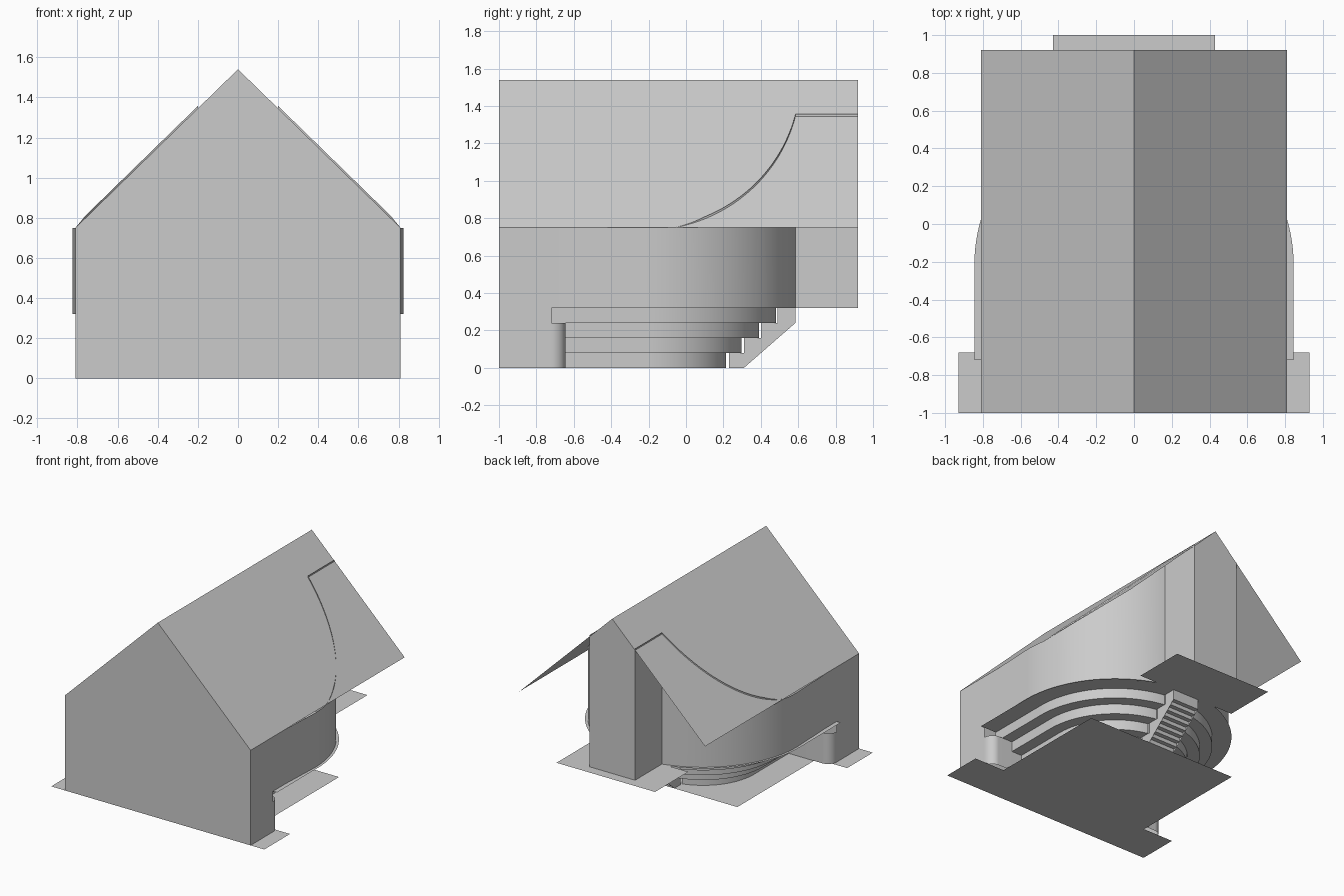
import bpy, math

if "Cube" in bpy.data.objects:
    bpy.data.objects.remove(bpy.data.objects["Cube"])

mat = bpy.data.materials.new("plain_grey")
mat.diffuse_color = (0.6, 0.6, 0.6, 1)
mat.use_nodes = True
mat.node_tree.nodes["Principled BSDF"].inputs["Base Color"].default_value = mat.diffuse_color

CY = -0.215          # centre of the curved hall
EAVE_X, EAVE_Z, RIDGE = 0.81, 0.75, 1.54
FRONT, BACK = -1.0, 0.92
BOX, AISLE = 0.2, 0.115


def sheet(name, verts, faces, smooth=False):
    me = bpy.data.meshes.new(name)
    me.from_pydata(verts, [], faces)
    me.materials.append(mat)
    ob = bpy.data.objects.new(name, me)
    bpy.context.collection.objects.link(ob)
    if smooth:
        bpy.ops.object.select_all(action='DESELECT')
        ob.select_set(True)
        bpy.context.view_layer.objects.active = ob
        bpy.ops.object.shade_smooth_by_angle(angle=math.radians(30))
    return ob


def strip(name, rows, smooth=False):
    """Quads between consecutive rows of equally many points."""
    n = len(rows[0])
    verts = [p for r in rows for p in r]
    faces = [(j * n + i, j * n + i + 1, (j + 1) * n + i + 1, (j + 1) * n + i)
             for j in range(len(rows) - 1) for i in range(n - 1)]
    return sheet(name, verts, faces, smooth)


def plate(name, outline, z):
    return sheet(name, [(x, y, z) for x, y in outline], [tuple(range(len(outline)))])


def arc(r, y0, x_end, s, n=40):
    """Straight run from y0, then a quarter arc that stops at x_end."""
    a1 = math.acos(x_end / r)
    pts = [(s * r, y0)]
    pts += [(s * r * math.cos(a1 * i / n), CY + r * math.sin(a1 * i / n)) for i in range(n + 1)]
    return pts


def roof_z(x):
    return RIDGE - abs(x) * (RIDGE - EAVE_Z) / EAVE_X


# Roof slopes and gable front
for s, side in ((-1, "left"), (1, "right")):
    v = [(0, FRONT, RIDGE), (s * EAVE_X, FRONT, EAVE_Z), (s * EAVE_X, BACK, EAVE_Z), (0, BACK, RIDGE)]
    sheet("roof_" + side, v, [(0, 1, 2, 3)[::s]])
g = [(-EAVE_X, 0), (EAVE_X, 0), (EAVE_X, EAVE_Z), (0, RIDGE), (-EAVE_X, EAVE_Z)]
sheet("front_wall", [(x, FRONT, z) for x, z in g], [(0, 1, 2, 3, 4)])

# Back entrance wall
zb = roof_z(BOX)
g = [(BOX, 0.32), (-BOX, 0.32), (-BOX, zb), (0, RIDGE), (BOX, zb)]
sheet("back_wall", [(x, BACK, z) for x, z in g], [(0, 1, 2, 3, 4)])

# Flat floors
plate("ground_floor", [(-.93, -1), (.93, -1), (.93, -.68), (.665, -.68), (.665, .31),
                       (-.665, .31), (-.665, -.68), (-.93, -.68)], 0)
plate("back_landing", [(-.43, .585), (.43, .585), (.43, 1), (-.43, 1)], 0.32)

# Tier radii from the stage outwards, with the y where each tier begins
radii = [0.445, 0.525, 0.615, 0.705, 0.845]
starts = [-0.645, -0.645, -0.645, -0.72]

for s, side in ((-1, "left"), (1, "right")):
    # Side wall beside the stage, down to the ground
    x = s * EAVE_X
    sheet("side_wall_" + side, [(x, FRONT, 0), (x, -.72, 0), (x, -.72, EAVE_Z), (x, FRONT, EAVE_Z)],
          [(0, 1, 2, 3)[::s]])
    # Curved hall wall, poking slightly through the roof, then the entrance side
    path = [(x, -.72), (x, -.57)] + arc(0.825, CY - 0.001, BOX, s, 56)[1:]
    top = [(px, py, max(EAVE_Z, roof_z(px) + 0.012 * min(1, max(0, (EAVE_X - abs(px)) * 20))))
           for px, py in path]
    rows = [[(px, py, 0.32) for px, py in path], top]
    strip("curved_wall_" + side, rows if s > 0 else rows[::-1], True)
    yb = path[-1][1]
    zt = zb + 0.012
    v = [(s * BOX, yb, .32), (s * BOX, BACK, .32), (s * BOX, BACK, zt), (s * BOX, yb, zt)]
    sheet("entrance_side_" + side, v, [(0, 1, 2, 3)[::s]])

    # Stepped tiers: riser and tread for each level
    for i in range(4):
        z0, z1 = i * 0.08, (i + 1) * 0.08
        inner = arc(radii[i], starts[i], AISLE, s)
        outer = arc(radii[i + 1], starts[i], AISLE, s)
        rows = [[(a, b, z0) for a, b in inner], [(a, b, z1) for a, b in inner]]
        strip(f"tier_riser_{i + 1}_{side}", rows if s < 0 else rows[::-1], True)
        rows = [[(a, b, z1) for a, b in inner], [(a, b, z1) for a, b in outer]]
        strip(f"tier_tread_{i + 1}_{side}", rows if s < 0 else rows[::-1])

    # Rounded end wall closing the tiers next to the stage
    end = [(s * (.74 + .07 * math.cos(t * math.pi / 24)), -.72 + .075 * math.sin(t * math.pi / 24))
           for t in range(13)] + [(s * .445, -.645)]
    rows = [[(a, b, 0) for a, b in end], [(a, b, .24) for a, b in end]]
    strip("tier_end_" + side, rows if s > 0 else rows[::-1], True)

    # Side of the aisle cut through the tiers
    prof = [(.23, 0), (.31, 0), (.585, .24), (.585, .32), (.49, .32), (.49, .24),
            (.40, .24), (.40, .16), (.31, .16), (.31, .08), (.23, .08)]
    sheet("aisle_side_" + side, [(s * AISLE, y, z) for y, z in prof], [tuple(range(11))[::-s]])

# Aisle stairs
steps = 8
line = []
for k in range(steps):
    y = .31 + k * .275 / steps
    line += [(y, k * .03), (y, (k + 1) * .03)]
line += [(.585, .24), (.585, .32)]
strip("aisle_stairs", [[(AISLE, y, z) for y, z in line], [(-AISLE, y, z) for y, z in line]])
